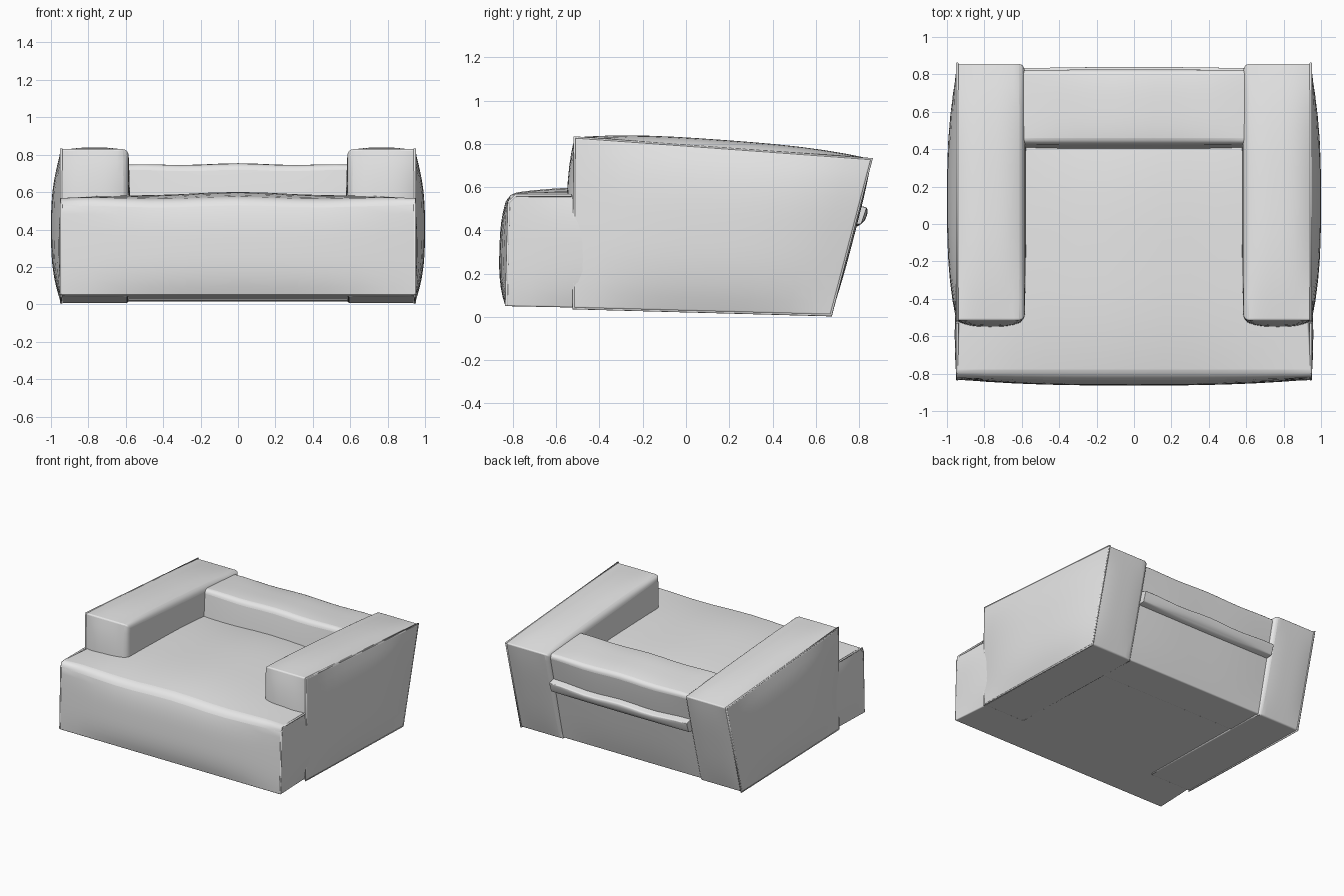
import bpy, bmesh, math
from mathutils import Vector

cube = bpy.data.objects.get("Cube")
if cube:
    bpy.data.objects.remove(cube, do_unlink=True)

GREY = (0.8, 0.8, 0.8, 1)
fabric = bpy.data.materials.new("grey fabric")
fabric.use_nodes = True
fabric.diffuse_color = GREY
fabric.node_tree.nodes["Principled BSDF"].inputs["Base Color"].default_value = GREY


def finish(obj):
    """Link an object, give it the fabric and select it alone."""
    bpy.context.collection.objects.link(obj)
    obj.data.materials.append(fabric)
    bpy.ops.object.select_all(action='DESELECT')
    obj.select_set(True)
    bpy.context.view_layer.objects.active = obj


def cushion(name, profile, x_front, x_rear, puff, soft=(), bevel=0.05, hard=0.25, side=1, sway=0.0):
    """Stuffed block: profile is bottom front, bottom rear, top rear, top front
    in (y, z); puff is the swelling of the faces -x, +x, -y, +y, -z, +z;
    soft lists the generously rounded edges by the sign of each axis."""
    bm = bmesh.new()
    bmesh.ops.create_cube(bm, size=2)
    bmesh.ops.subdivide_edges(bm, edges=bm.edges[:], cuts=11, use_grid_fill=True)
    weight = bm.edges.layers.float.new("bevel_weight_edge")
    for e in bm.edges:
        a, b = (v.co for v in e.verts)
        key = tuple(int(round(p)) if abs(abs(p) - 1) < 1e-4 and abs(p - q) < 1e-4 else 0
                    for p, q in zip(a, b))
        if sum(map(abs, key)) == 2:
            e[weight] = 1 if key in soft else hard
    bf, br, tr, tf = map(Vector, profile)
    for v in bm.verts:
        c = v.co.copy()
        s, t, u = ((k + 1) / 2 for k in c)
        y, z = bf.lerp(br, t).lerp(tf.lerp(tr, t), u)
        x = (x_front[0] + (x_front[1] - x_front[0]) * s) * (1 - t) \
            + (x_rear[0] + (x_rear[1] - x_rear[0]) * s) * t
        pos = Vector((x, y, z))
        for axis in range(3):
            if abs(abs(c[axis]) - 1) < 1e-4:
                sign = 1 if c[axis] > 0 else -1
                swell = puff[axis * 2 + (sign > 0)]
                for other in range(3):
                    if other != axis:
                        swell *= 1 - abs(c[other]) ** 2.8
                pos[axis] += sign * swell
        # gentle unevenness of the stuffing
        pos.z += sway * math.cos(c.x * 7) * u
        pos.x *= side
        v.co = pos
    bmesh.ops.recalc_face_normals(bm, faces=bm.faces[:])
    mesh = bpy.data.meshes.new(name)
    bm.to_mesh(mesh)
    bm.free()
    obj = bpy.data.objects.new(name, mesh)
    finish(obj)
    mod = obj.modifiers.new("rounding", 'BEVEL')
    mod.limit_method = 'WEIGHT'
    mod.width = bevel
    mod.segments = 4
    bpy.ops.object.shade_smooth_by_angle(angle=math.radians(40))
    return obj


def piping(name, points, closed=False):
    """Thin sewn welt along a seam."""
    curve = bpy.data.curves.new(name, 'CURVE')
    curve.dimensions = '3D'
    curve.bevel_depth = 0.007
    curve.bevel_resolution = 2
    line = curve.splines.new('POLY')
    line.points.add(len(points) - 1)
    for p, co in zip(line.points, points):
        p.co = (*co, 1)
    line.use_cyclic_u = closed
    finish(bpy.data.objects.new(name, curve))


# Seat with its rounded front roll
seat_side = [(-0.835, 0.05), (0.6, 0.02), (0.5, 0.54), (-0.82, 0.565)]
cushion("seat", seat_side, (-0.95, 0.95), (-0.86, 0.86),
        (0.035, 0.035, 0.035, 0, 0, 0.04), soft=[(0, -1, 1)], bevel=0.06, hard=0.15, sway=0.006)

# Backrest between the arms
back_side = [(0.36, 0.02), (0.66, 0.015), (0.83, 0.715), (0.43, 0.745)]
cushion("backrest", back_side, (-0.62, 0.62), (-0.62, 0.62),
        (0, 0, 0.01, 0.012, 0, 0.015), soft=[(0, -1, 1), (0, 1, 1)], bevel=0.03, sway=0.004)

# Arms reaching from the front step to the back corners
arm_side = [(-0.52, 0.04), (0.67, 0.008), (0.858, 0.73), (-0.515, 0.83)]
for side, word in ((1, "left"), (-1, "right")):
    cushion(word + "_arm", arm_side, (0.585, 0.95), (0.585, 0.95),
            (0.008, 0.05, 0.035, 0.012, 0, 0.038),
            soft=[(-1, 0, 1), (-1, 1, 0), (-1, -1, 0)], bevel=0.03, hard=0.3, side=side)
    piping(word + "_arm_piping", [(side * 0.945, y, z) for y, z in arm_side], closed=True)
    front_seam = [(-0.83, 0.055), (-0.818, 0.53), (-0.785, 0.562), (-0.53, 0.562)]
    piping(word + "_seat_piping", [(side * 0.945, y, z) for y, z in front_seam])

# Grab strap sewn across the rear of the backrest
strap_side = [(0.74, 0.42), (0.81, 0.43), (0.835, 0.5), (0.76, 0.52)]
cushion("rear_strap", strap_side, (-0.59, 0.59), (-0.59, 0.59),
        (0, 0, 0, 0.012, 0.01, 0), soft=[(0, 1, 1), (0, 1, -1)], bevel=0.012, sway=0.006)
